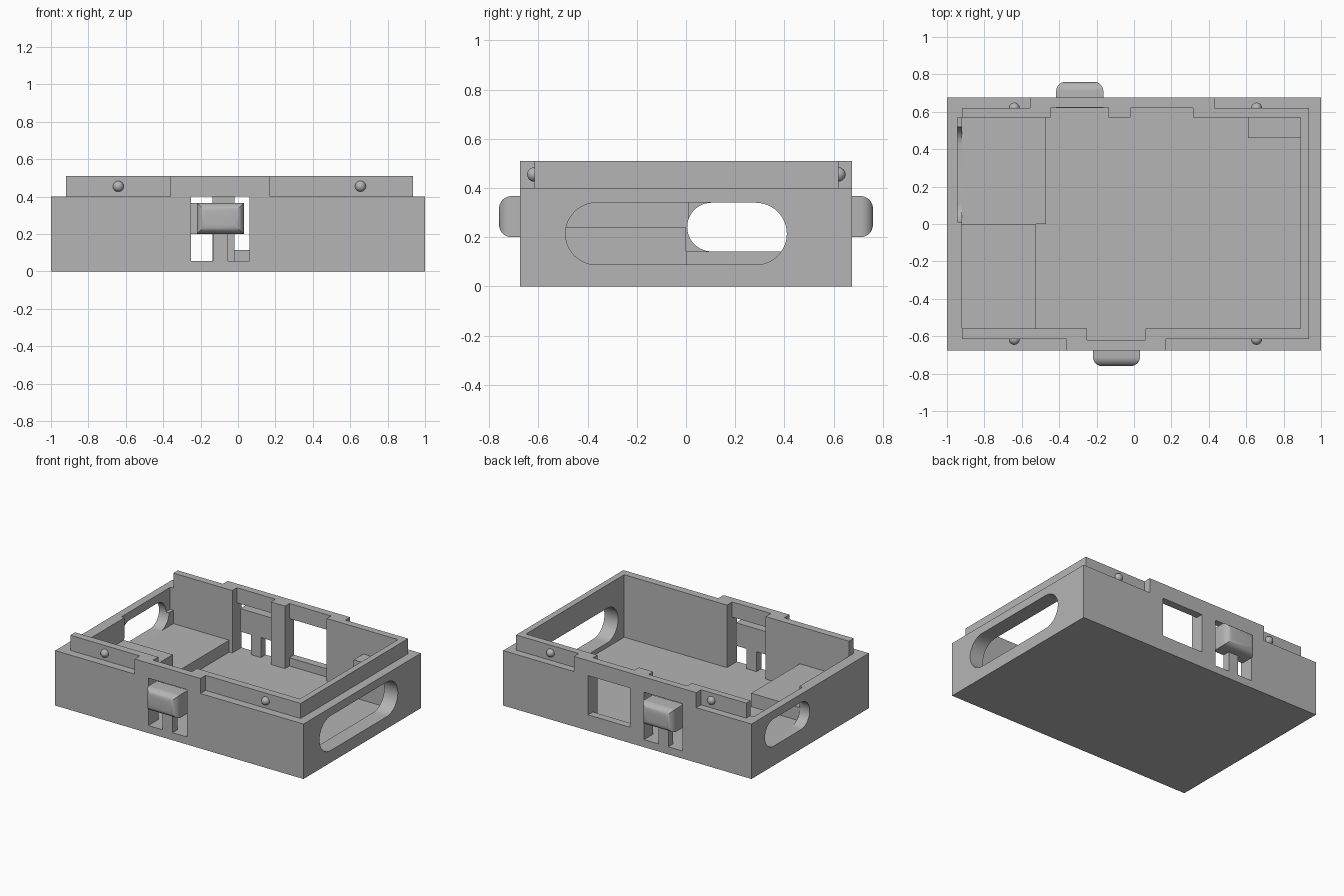
import bpy, bmesh, math
from mathutils import Vector

cube = bpy.data.objects.get("Cube")
if cube:
    bpy.data.objects.remove(cube, do_unlink=True)

grey = bpy.data.materials.new("plain grey")
grey.use_nodes = True
GREY = (0.46, 0.46, 0.46, 1)
grey.diffuse_color = GREY
grey.node_tree.nodes["Principled BSDF"].inputs["Base Color"].default_value = GREY


def finish(name, bm):
    bmesh.ops.recalc_face_normals(bm, faces=bm.faces)
    mesh = bpy.data.meshes.new(name)
    bm.to_mesh(mesh)
    bm.free()
    mesh.materials.append(grey)
    obj = bpy.data.objects.new(name, mesh)
    bpy.context.collection.objects.link(obj)
    return obj


def box(name, x, y, z, round_y=None, radius=0.05):
    """Box from ranges; round_y rounds the rim of the end face at that y."""
    bm = bmesh.new()
    bmesh.ops.create_cube(bm, size=1)
    for v in bm.verts:
        v.co = Vector([r[0] if c < 0 else r[1] for c, r in zip(v.co, (x, y, z))])
    if round_y is not None:
        rim = [e for e in bm.edges if all(abs(v.co.y - round_y) < 1e-5 for v in e.verts)]
        bmesh.ops.bevel(bm, geom=rim, offset=radius, segments=8, profile=0.5, affect='EDGES')
    return finish(name, bm)


def slot(name, x, y, z):
    """Stadium-shaped prism running along x."""
    r, mid = (z[1] - z[0]) / 2, (z[0] + z[1]) / 2
    bm = bmesh.new()
    ring = []
    for centre, start in ((y[1] - r, -90), (y[0] + r, 90)):
        for i in range(25):
            a = math.radians(start + i * 7.5)
            ring.append(bm.verts.new((x[0], centre + r * math.cos(a), mid + r * math.sin(a))))
    face = bm.faces.new(ring)
    out = bmesh.ops.extrude_face_region(bm, geom=[face])["geom"]
    for v in out:
        if isinstance(v, bmesh.types.BMVert):
            v.co.x = x[1]
    return finish(name, bm)


def activate(obj):
    bpy.ops.object.select_all(action='DESELECT')
    obj.select_set(True)
    bpy.context.view_layer.objects.active = obj


def cut(target, cutter):
    cutter.hide_render = True
    mod = target.modifiers.new("cut", 'BOOLEAN')
    mod.operation, mod.solver, mod.object = 'DIFFERENCE', 'EXACT', cutter
    activate(target)
    bpy.ops.object.modifier_apply(modifier=mod.name)
    bpy.data.objects.remove(cutter, do_unlink=True)


# Open tray
FLOOR, STEP, TOP, OVER = 0.055, 0.40, 0.51, 0.7
tray = box("tray", (-1, 1), (-0.675, 0.675), (0, TOP))
cut(tray, box("cavity", (-0.92, 0.89), (-0.56, 0.57), (FLOOR, OVER)))

# Stepped lip, with raised flush sections in the middle of the long sides
for x, y in (((-1.1, -0.36), (-0.8, -0.615)), ((0.17, 1.1), (-0.8, -0.615)),
             ((-1.1, -0.555), (0.62, 0.8)), ((0.43, 1.1), (0.62, 0.8)),
             ((0.935, 1.1), (-0.8, 0.8)), ((-1.1, -0.92), (-0.8, 0.8)),
             ((-0.95, -0.9), (-0.56, 0.57))):
    cut(tray, box("step", x, y, (STEP, OVER)))

# Inner wall recesses behind the latches, the window and the short slot
for x, y, z in (((-0.25, 0.062), (-0.62, -0.5), FLOOR),
                ((-0.445, -0.135), (0.5, 0.623), FLOOR),
                ((-0.02, 0.315), (0.5, 0.62), FLOOR),
                ((-0.945, -0.9), (0.01, 0.57), 0.24)):
    cut(tray, box("recess", x, y, (z, OVER)))

# Openings through the walls
cut(tray, box("front_hole", (-0.25, 0.062), (-0.8, -0.59), (FLOOR, STEP)))
cut(tray, box("back_hole", (-0.445, -0.135), (0.59, 0.8), (FLOOR, STEP)))
cut(tray, box("back_window", (-0.02, 0.315), (0.59, 0.8), (0.115, STEP)))
cut(tray, slot("long_slot", (0.85, 1.1), (-0.49, 0.41), (0.088, 0.34)))
cut(tray, slot("short_slot", (-1.1, -0.88), (0.005, 0.52), (0.142, 0.34)))
activate(tray)
bpy.ops.object.shade_smooth_by_angle(angle=math.radians(25))

# Raised platforms inside
box("high_platform", (-0.93, -0.525), (-0.57, 0.0), (0.04, 0.24))
box("low_platform", (-0.925, -0.47), (0.0, 0.575), (0.04, 0.142))
box("corner_block", (0.61, 0.9), (0.46, 0.58), (0.04, 0.33))

# Spring latches: a tongue standing in each hole with a rounded button
for side, sign, cx in (("front", -1, -0.094), ("back", 1, -0.29)):
    span = sorted((sign * 0.62, sign * 0.675))
    box(side + "_latch_tongue", (cx - 0.04, cx + 0.04), span, (0.04, 0.3))
    span = sorted((sign * 0.62, sign * 0.76))
    button = box(side + "_latch_button", (cx - 0.126, cx + 0.126), span, (0.2, 0.367),
                 round_y=sign * 0.76)
    activate(button)
    bpy.ops.object.shade_smooth_by_angle(angle=math.radians(25))

# Snap bumps on the lip
for side, y in (("front", -0.617), ("back", 0.62)):
    for end, x in (("right", -0.64), ("left", 0.655)):
        bm = bmesh.new()
        bmesh.ops.create_uvsphere(bm, u_segments=24, v_segments=12, radius=0.029)
        bmesh.ops.translate(bm, verts=bm.verts, vec=(x, y, 0.455))
        bump = finish(f"{side}_{end}_bump", bm)
        activate(bump)
        bpy.ops.object.shade_smooth()
